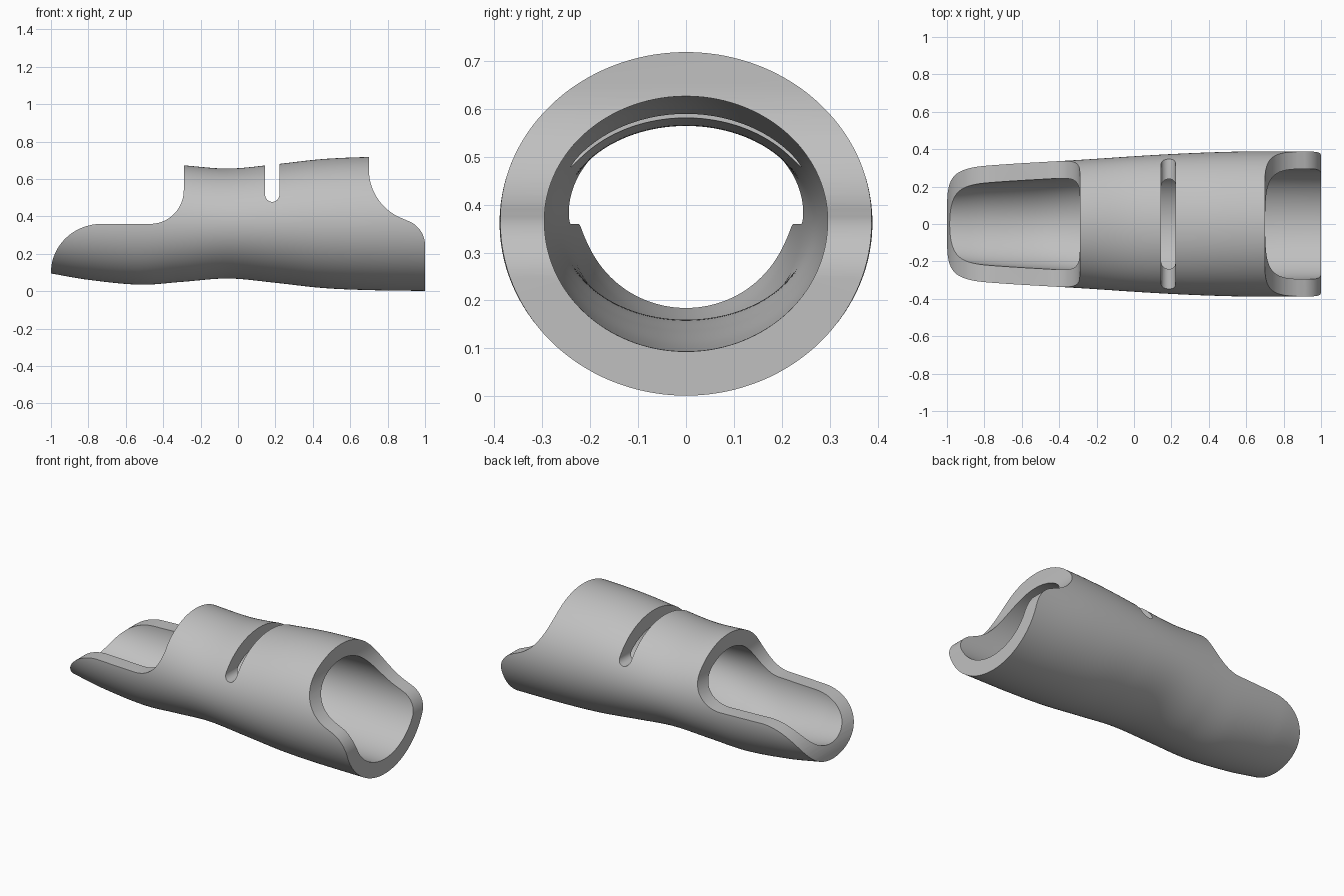
import bpy
import bmesh
from math import sin, cos, pi, radians

cube = bpy.data.objects.get("Cube")
if cube:
    bpy.data.objects.remove(cube, do_unlink=True)

SIDES, STEPS = 128, 80
WALL, AXIS_Z = 0.092, 0.362
BOTTOM = [(-1, .095), (-.8, .061), (-.52, .035), (-.3, .05), (-.05, .068),
          (.2, .045), (.45, .017), (.7, .005), (1, 0)]
HALF_WIDTH = [(-1, .285), (-.8, .311), (-.29, .343), (.2, .374), (.6, .388), (1, .387)]

grey = bpy.data.materials.new("plain grey")
grey.use_nodes = True
colour = (0.53, 0.53, 0.53, 1)
grey.diffuse_color = colour
grey.node_tree.nodes["Principled BSDF"].inputs["Base Color"].default_value = colour


def curve(points, x):
    """Smooth cubic interpolation through (x, value) points."""
    last = len(points) - 1

    def slope(i):
        a, b = points[max(i - 1, 0)], points[min(i + 1, last)]
        return (b[1] - a[1]) / (b[0] - a[0])

    i = 0
    while i < last - 1 and x > points[i + 1][0]:
        i += 1
    (x0, v0), (x1, v1) = points[i], points[i + 1]
    h = x1 - x0
    t = (x - x0) / h
    s = 1 - t
    return (v0 * s * s * (1 + 2 * t) + v1 * t * t * (3 - 2 * t)
            + h * s * t * (slope(i) * s - slope(i + 1) * t))


def make_object(name, bm):
    bmesh.ops.recalc_face_normals(bm, faces=bm.faces)
    mesh = bpy.data.meshes.new(name)
    bm.to_mesh(mesh)
    bm.free()
    mesh.materials.append(grey)
    obj = bpy.data.objects.new(name, mesh)
    bpy.context.collection.objects.link(obj)
    return obj


def arc(cx, cz, r, start, end, rz=None, steps=24):
    angles = [radians(start + (end - start) * k / steps) for k in range(steps + 1)]
    return [(cx + r * cos(a), cz + (rz or r) * sin(a)) for a in angles]


def make_cutter(name, outline):
    """Extrude a side outline right across the width."""
    bm = bmesh.new()
    face = bm.faces.new([bm.verts.new((x, -.6, z)) for x, z in outline])
    grown = bmesh.ops.extrude_face_region(bm, geom=[face])["geom"]
    bmesh.ops.translate(bm, vec=(0, 1.2, 0),
                        verts=[v for v in grown if isinstance(v, bmesh.types.BMVert)])
    obj = make_object(name, bm)
    obj.hide_render = True
    return obj


# Thick oval tube: outer and inner skins joined at both ends
bm = bmesh.new()


def ring(x, inset):
    ry = curve(HALF_WIDTH, x) - inset
    rz = AXIS_Z - curve(BOTTOM, x) - inset
    if x > 0.2:
        rz -= 0.002 * (x - 0.2)
    angles = [2 * pi * (k + .5) / SIDES for k in range(SIDES)]
    return [bm.verts.new((x, ry * cos(a), AXIS_Z + rz * sin(a))) for a in angles]


stations = [-1 + 2 * i / STEPS for i in range(STEPS + 1)]
loops = [ring(x, 0) for x in stations] + [ring(x, WALL) for x in reversed(stations)]
for a, b in zip(loops, loops[1:] + loops[:1]):
    for k in range(SIDES):
        n = (k + 1) % SIDES
        bm.faces.new((a[k], a[n], b[n], b[k]))
sleeve = make_object("sleeve_shell", bm)

# Openings cut from above: long tray, cross slot and end notch
cutters = [
    make_cutter("tray_cutter", arc(-.73, .1, .27, 180, 90, .26)
                + arc(-.47, .54, .18, 270, 360)
                + [(-.29, 1), (-1.1, 1), (-1.1, .1)]),
    make_cutter("slot_cutter", arc(.183, .516, .038, 180, 360) + [(.221, 1), (.145, 1)]),
    make_cutter("notch_cutter", [(.7, 1)] + arc(.98, .65, .28, 180, 250)
                + arc(.86, .245, .14, 70, 0) + [(1.1, .245), (1.1, 1)]),
]
bpy.ops.object.select_all(action="DESELECT")
sleeve.select_set(True)
bpy.context.view_layer.objects.active = sleeve
for cutter in cutters:
    mod = sleeve.modifiers.new(cutter.name, "BOOLEAN")
    mod.operation = "DIFFERENCE"
    mod.solver = "EXACT"
    mod.object = cutter
    bpy.ops.object.modifier_apply(modifier=mod.name)
    bpy.data.objects.remove(cutter, do_unlink=True)

bpy.ops.object.shade_smooth_by_angle(angle=radians(35))
